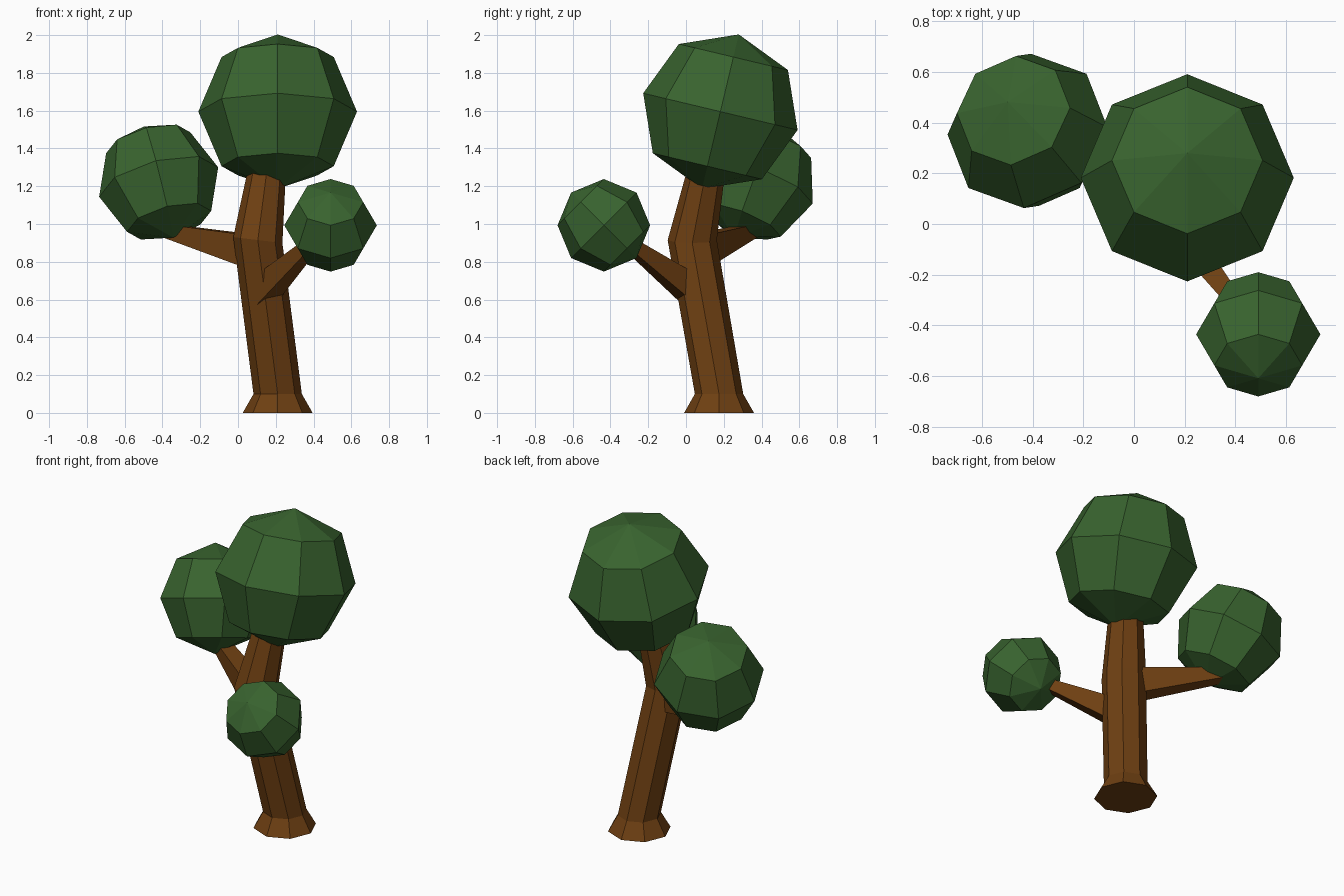
import bpy, bmesh, math
from mathutils import Vector

if "Cube" in bpy.data.objects:
    bpy.data.objects.remove(bpy.data.objects["Cube"])


def material(name, rgb):
    m = bpy.data.materials.new(name)
    m.diffuse_color = (*rgb, 1)
    m.use_nodes = True
    m.node_tree.nodes["Principled BSDF"].inputs["Base Color"].default_value = m.diffuse_color
    return m


BARK = material("brown_bark", (0.156, 0.05, 0.006))
LEAF = material("dark_green_leaf", (0.040, 0.125, 0.028))


def finish(name, bm, mat):
    bmesh.ops.recalc_face_normals(bm, faces=bm.faces)
    mesh = bpy.data.meshes.new(name)
    bm.to_mesh(mesh)
    bm.free()
    mesh.materials.append(mat)
    ob = bpy.data.objects.new(name, mesh)
    bpy.context.collection.objects.link(ob)
    return ob


def loft(name, rings, mat):
    """Skin a list of equal-length point rings and cap both ends."""
    bm = bmesh.new()
    loops = [[bm.verts.new(p) for p in ring] for ring in rings]
    n = len(loops[0])
    for a, b in zip(loops, loops[1:]):
        for i in range(n):
            j = (i + 1) % n
            bm.faces.new((a[i], a[j], b[j], b[i]))
    bm.faces.new(loops[0][::-1])
    bm.faces.new(loops[-1])
    return finish(name, bm, mat)


def octagon(x, y, z, r, tilt=0.0):
    pts = []
    for i in range(8):
        a = i * math.pi / 4
        dx, dy = r * math.cos(a), r * math.sin(a)
        pts.append((x + dx, y + dy, z + tilt * dx))
    return pts


def branch(name, start, end, size0, size1):
    """Tapered square branch; sizes are (half width, half height)."""
    start, end = Vector(start), Vector(end)
    d = (end - start).normalized()
    side = d.cross(Vector((0, 0, 1))).normalized()
    up = Vector((0, 0, 1))
    rings = [[c + side * w * sx + up * h * sz
              for sx, sz in ((-1, -1), (1, -1), (1, 1), (-1, 1))]
             for c, (w, h) in ((start, size0), (end, size1))]
    return loft(name, rings, BARK)


def foliage(name, centre, r, axis):
    """Eight-sided, four-ring ball leaning along its axis."""
    bm = bmesh.new()
    bmesh.ops.create_uvsphere(bm, u_segments=8, v_segments=4, radius=r)
    ob = finish(name, bm, LEAF)
    ob.rotation_mode = 'QUATERNION'
    ob.rotation_quaternion = Vector((0, 0, 1)).rotation_difference(Vector(axis))
    ob.location = centre
    return ob


# Trunk: flared foot, leaning stem, bend, tapering top
loft("trunk", [
    octagon(0.21, 0.175, 0.0, 0.185),
    octagon(0.21, 0.175, 0.10, 0.128),
    octagon(0.105, 0.033, 0.915, 0.13, -0.12),
    octagon(0.155, 0.11, 1.30, 0.10),
], BARK)

# Side branches
branch("left_branch", (0.05, 0.08, 0.86), (-0.38, 0.345, 0.965), (0.06, 0.085), (0.04, 0.035))
branch("right_branch", (0.14, 0.03, 0.645), (0.40, -0.31, 0.90), (0.062, 0.082), (0.03, 0.035))

# Foliage balls
foliage("top_foliage", (0.21, 0.182, 1.595), 0.42, (0, 0.232, 0.973))
foliage("left_foliage", (-0.42, 0.367, 1.222), 0.325, (-0.24, 0.35, 0.905))
foliage("right_foliage", (0.49, -0.435, 0.993), 0.245, (0, -1, 1))
